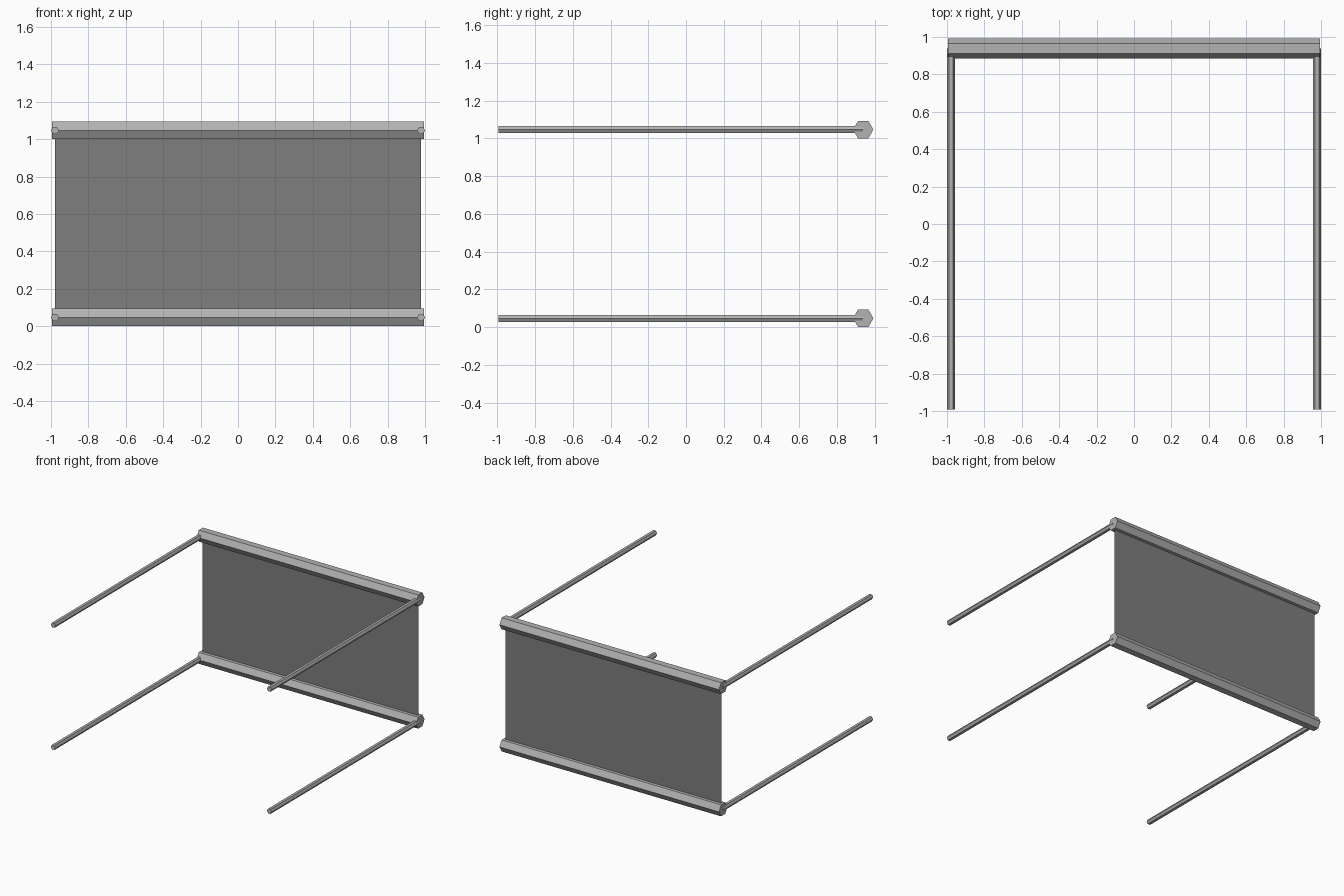
import bpy, math
from mathutils import Matrix

if "Cube" in bpy.data.objects:
    bpy.data.objects.remove(bpy.data.objects["Cube"])

def material(name, v):
    m = bpy.data.materials.new(name)
    m.diffuse_color = (v, v, v, 1)
    m.use_nodes = True
    m.node_tree.nodes["Principled BSDF"].inputs["Base Color"].default_value = m.diffuse_color
    return m

light_grey = material("light grey", 0.45)
dark_grey = material("dark grey", 0.21)

BEAM_R, ROD_R = 0.054, 0.0217
FLAT = BEAM_R * math.cos(math.pi / 6)      # half height of a beam
BEAM_Y = 0.993 - BEAM_R
ROD_X = 1 - ROD_R
LEVELS = {"lower": FLAT, "upper": FLAT + 1.0}

def hex_bar(name, radius, length, center, rot):
    """Six-sided bar; rot turns its z axis and corners into place."""
    bpy.ops.mesh.primitive_cylinder_add(vertices=6, radius=radius, depth=length)
    ob = bpy.context.object
    ob.name = name
    ob.data.transform(Matrix.Translation(center) @ rot)
    ob.data.materials.append(light_grey)

# corners point along y on beams, along x on rods
along_x = Matrix.Rotation(math.pi / 2, 4, 'Y')
along_y = Matrix.Rotation(math.pi / 2, 4, 'X') @ Matrix.Rotation(math.pi / 2, 4, 'Z')

for level, z in LEVELS.items():
    # cross beam at the back
    hex_bar(level + "_beam", BEAM_R, 1.988, (0, BEAM_Y, z), along_x)
    # rods reaching forward from the beam ends
    for side, s in (("left", -1), ("right", 1)):
        hex_bar(f"{level}_{side}_rod", ROD_R, BEAM_Y + 0.993,
                (s * ROD_X, (BEAM_Y - 0.993) / 2, z), along_y)

# thin sheet stretched between the beams
mesh = bpy.data.meshes.new("back_panel")
lo, hi = LEVELS["lower"], LEVELS["upper"]
mesh.from_pydata([(-ROD_X, BEAM_Y, lo), (ROD_X, BEAM_Y, lo),
                  (ROD_X, BEAM_Y, hi), (-ROD_X, BEAM_Y, hi)], [], [(0, 1, 2, 3)])
mesh.materials.append(dark_grey)
bpy.context.collection.objects.link(bpy.data.objects.new("back_panel", mesh))
